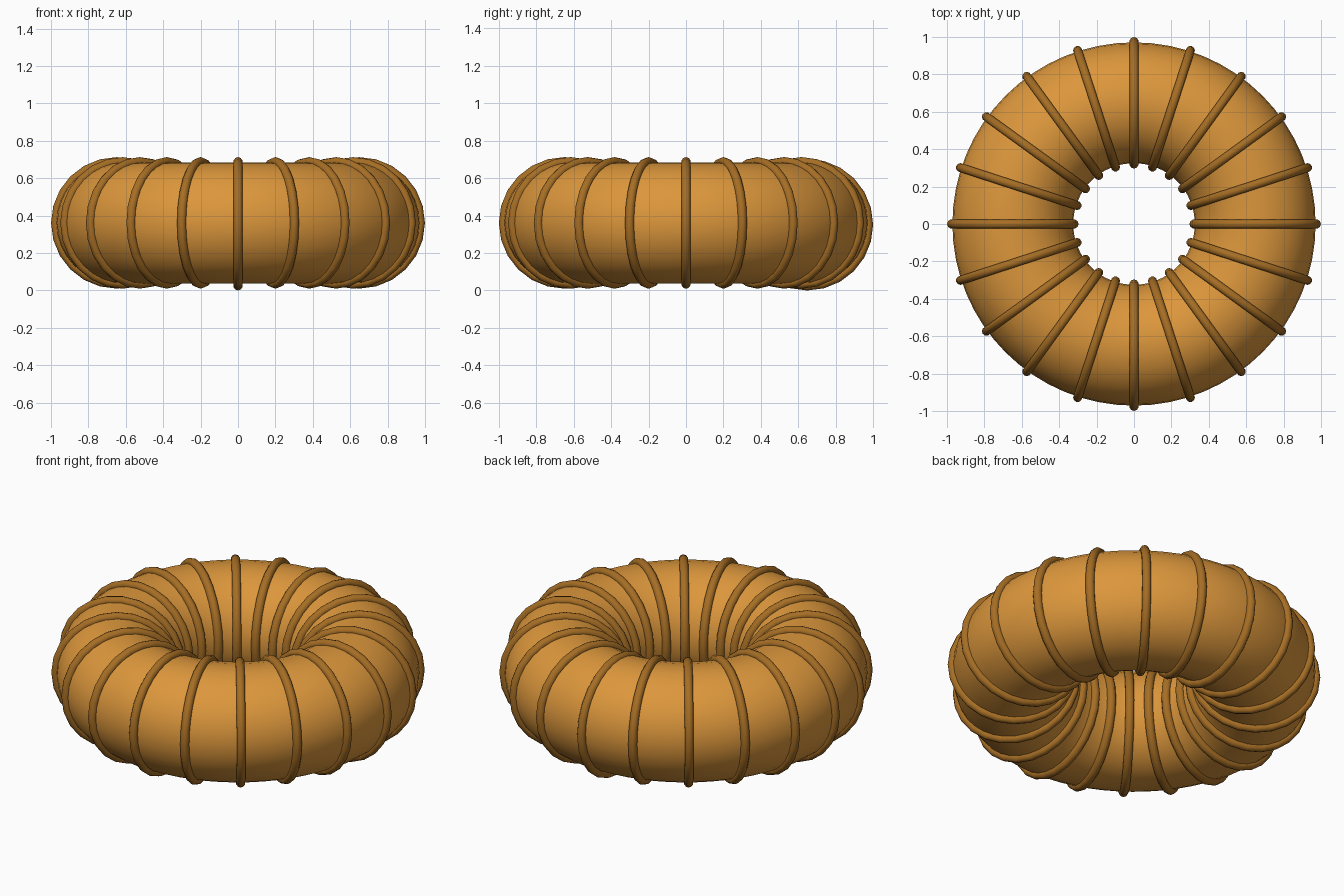
import bpy
import math

if "Cube" in bpy.data.objects:
    bpy.data.objects.remove(bpy.data.objects["Cube"])

CENTRE_Z = 0.361
BODY_R, BODY_r = 0.648, 0.323      # ring body
CORD_R, CORD_r = 0.327, 0.0245     # cords wrapped round the body
CORDS = 20


def material(name, rgb):
    m = bpy.data.materials.new(name)
    m.diffuse_color = (*rgb, 1.0)
    m.use_nodes = True
    m.node_tree.nodes["Principled BSDF"].inputs["Base Color"].default_value = m.diffuse_color
    return m


def torus(name, big, small, seg, sub, loc, rot, mat):
    bpy.ops.mesh.primitive_torus_add(
        major_radius=big, minor_radius=small, major_segments=seg,
        minor_segments=sub, location=loc, rotation=rot)
    ob = bpy.context.object
    ob.name = name
    ob.data.materials.append(mat)
    bpy.ops.object.shade_smooth()
    return ob


orange = material("golden orange", (0.72, 0.31, 0.045))
brown = material("golden brown", (0.38, 0.155, 0.018))

# Thick ring body
torus("ring_body", BODY_R, BODY_r, 64, 32, (0, 0, CENTRE_Z), (0, 0, 0), orange)

# Cords spaced evenly round the body, each in a radial upright plane
for i in range(CORDS):
    a = math.tau * i / CORDS
    drop = 0.0095 if i == CORDS // 4 else 0.0    # the back cord sags to the ground
    torus(f"cord_{i + 1:02d}", CORD_R, CORD_r, 24, 10,
          (BODY_R * math.cos(a), BODY_R * math.sin(a), CENTRE_Z - drop),
          (math.pi / 2, 0, a), brown)
